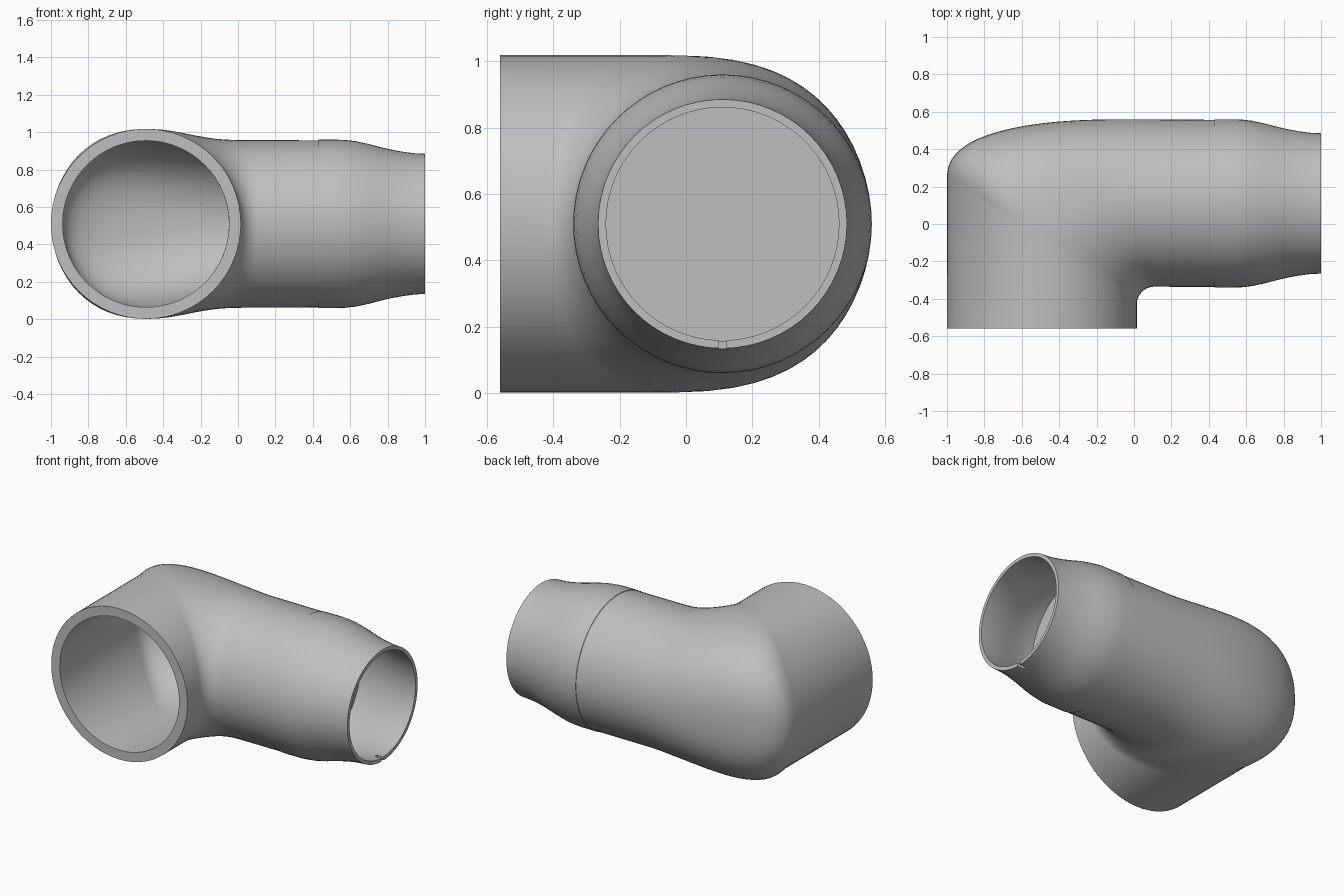
import bpy, bmesh
from math import sin, cos, pi

cube = bpy.data.objects.get("Cube")
if cube:
    bpy.data.objects.remove(cube)

SIDES = 64
AXIS_Z = 0.51      # height of both pipe axes
AXIS_Y = 0.11      # side pipe axis
AXIS_X = -0.4925   # front pipe axis
WALL = 0.063

grey = bpy.data.materials.new("plain_grey")
grey.use_nodes = True
grey.diffuse_color = (0.52, 0.52, 0.52, 1)
grey.node_tree.nodes["Principled BSDF"].inputs["Base Color"].default_value = (0.52, 0.52, 0.52, 1)


def section(outer, inner, height, bulge=0.0):
    """Upright oval between an outer and an inner plan point."""
    ring = []
    for i in range(SIDES):
        a = 2 * pi * i / SIDES
        c, s = cos(a), sin(a)
        if c > 0 and bulge:
            p = 2 / (2 + bulge)
            c, s = c ** p, abs(s) ** p * (1 if s >= 0 else -1)
        x = (outer[0] + inner[0]) / 2 + c * (outer[0] - inner[0]) / 2
        y = (outer[1] + inner[1]) / 2 + c * (outer[1] - inner[1]) / 2
        ring.append((x, y, AXIS_Z + height * s))
    return ring


def front_ring(y, r):
    return section((AXIS_X - r, y), (AXIS_X + r, y), r)


def side_ring(x, r):
    return section((x, AXIS_Y + r), (x, AXIS_Y - r), r)


def elbow(w, steps=24):
    """Bend from the front pipe to the side pipe, offset inward by w."""
    rings = []
    for k in range(steps + 1):
        t = k / steps
        a = t * pi / 2
        outer = (-0.02 - (0.98 - w) * max(cos(a), 0) ** 0.8,
                 0.24 + (0.32 - w) * sin(a) ** 0.8)
        fillet = 0.095 + w
        inner = (0.11 - fillet * cos(a), -0.43 + fillet * sin(a))
        ease = (t * t * (3 - 2 * t)) ** 2
        rings.append(section(outer, inner, 0.508 - w - 0.06 * ease, 0.5 * sin(pi * t)))
    return rings


# Ring chain: inner bend, front rim, outer bend, tapered spigot, spigot bore
rings = [side_ring(0.47, 0.448 - WALL)]
rings += reversed(elbow(WALL))
rings += [front_ring(-0.56, 0.508 - WALL), front_ring(-0.56, 0.508)]
rings += elbow(0)
rings += [side_ring(0.43, 0.447), side_ring(0.431, 0.45)]
taper = [(0.54, 0.45), (0.58, 0.448), (0.63, 0.442), (0.7, 0.427), (0.76, 0.411),
         (0.82, 0.397), (0.88, 0.386), (0.94, 0.378), (1.0, 0.375)]
rings += [side_ring(x, r) for x, r in taper]
rings += [side_ring(x, r - 0.024) for x, r in reversed(taper)]

bm = bmesh.new()
loops = [[bm.verts.new(p) for p in ring] for ring in rings]
for a, b in zip(loops, loops[1:]):
    for i in range(SIDES):
        j = (i + 1) % SIDES
        bm.faces.new((a[i], a[j], b[j], b[i]))
# Flat partition closing both bores
bm.faces.new(loops[0])
bm.faces.new(loops[-1])
bmesh.ops.recalc_face_normals(bm, faces=bm.faces)
mesh = bpy.data.meshes.new("pipe_elbow")
bm.to_mesh(mesh)
bm.free()
mesh.materials.append(grey)
pipe = bpy.data.objects.new("pipe_elbow", mesh)
bpy.context.collection.objects.link(pipe)

# Small alignment notch in the bottom of the spigot rim
bpy.ops.mesh.primitive_cube_add(size=1, location=(1.0, AXIS_Y, 0.148))
cutter = bpy.context.object
cutter.name = "notch_cutter"
cutter.scale = (0.1, 0.024, 0.08)
cutter.hide_render = True
cutter.display_type = 'WIRE'
cut = pipe.modifiers.new("notch", 'BOOLEAN')
cut.operation = 'DIFFERENCE'
cut.solver = 'EXACT'
cut.object = cutter

# Apply the cut, then smooth the round surfaces
bpy.ops.object.select_all(action='DESELECT')
pipe.select_set(True)
bpy.context.view_layer.objects.active = pipe
bpy.ops.object.modifier_apply(modifier=cut.name)
bpy.data.objects.remove(cutter)
bpy.ops.object.shade_smooth_by_angle(angle=pi / 6)
